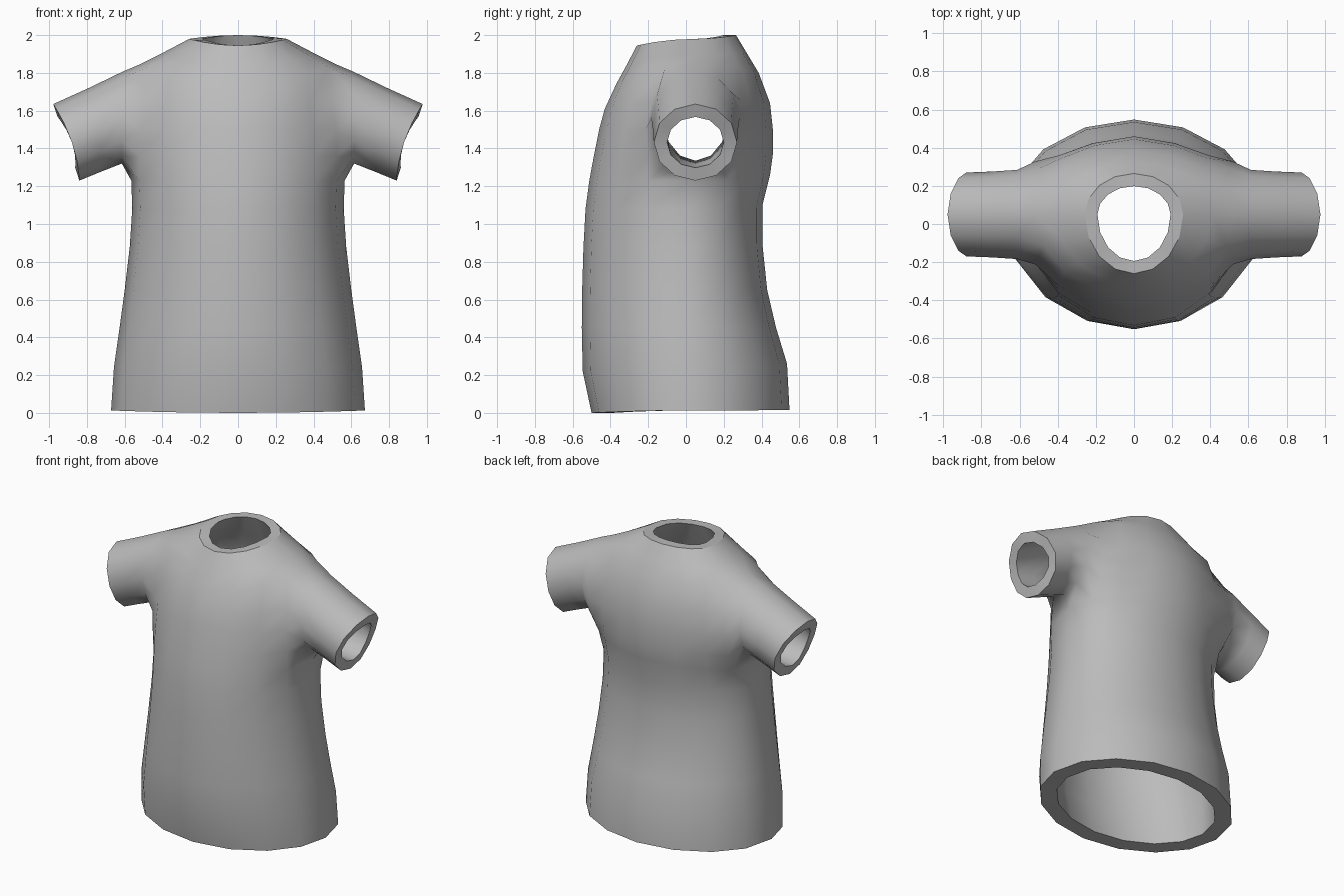
import bpy, bmesh, math

if "Cube" in bpy.data.objects:
    bpy.data.objects.remove(bpy.data.objects["Cube"])

N = 16  # columns around the body
# body rings: z at front, side, back; half width; front y; back y; front and back squareness
RINGS = [
    (0.00, 0.013, 0.015, 0.672, -0.50, 0.548, 0, 0.05),
    (0.22, 0.24, 0.26, 0.657, -0.547, 0.535, 0, 0.05),
    (0.45, 0.45, 0.45, 0.627, -0.552, 0.477, 0, 0.05),
    (0.65, 0.65, 0.65, 0.60, -0.55, 0.43, 0, 0.05),
    (0.88, 0.88, 0.88, 0.573, -0.543, 0.406, 0, 0.05),
    (1.08, 1.08, 1.10, 0.56, -0.532, 0.405, 0, 0.1),
    (1.23, 1.23, 1.26, 0.565, -0.512, 0.445, 0.1, 0.3),
    (1.36, 1.36, 1.37, 0.565, -0.488, 0.46, 0.2, 0.75),
    (1.50, 1.50, 1.50, 0.56, -0.46, 0.46, 0.4, 1.0),
    (1.61, 1.66, 1.64, 0.54, -0.43, 0.445, 0.3, 0.75),
    (1.74, 1.845, 1.80, 0.52, -0.37, 0.385, 0, 0.1),
    (1.84, 1.90, 1.90, 0.41, -0.315, 0.325, 0, 0),
    (1.945, 1.98, 2.00, 0.258, -0.26, 0.265, 0, 0),
]
HOLE_LOW, HOLE_TOP = 6, 10  # ring range of the sleeve openings
# sleeve rings: top x, top z, bottom x, bottom z, half depth, hollow of the end
SLEEVE = [
    (0.61, 1.807, 0.615, 1.32, 0.234, 0.0),
    (0.79, 1.72, 0.725, 1.277, 0.225, 0.01),
    (0.978, 1.635, 0.84, 1.23, 0.22, 0.03),
]
# lining: inset of each body ring, and how far it drops
INSET = [0.11, 0.10, 0.09, 0.09, 0.085, 0.08, 0.08, 0.08, 0.08, 0.08, 0.07, 0.06, 0.066]
DROP = [0, 0, 0, 0, 0, 0, -0.01, -0.01, 0, 0.03, 0.065, 0.055, 0.0]
LINING_RISE = [0.015, 0.035, 0.068]  # underside of the sleeve lining

cloth = bpy.data.materials.new("grey cloth")
cloth.diffuse_color = (0.5, 0.5, 0.5, 1)
cloth.use_nodes = True
cloth.node_tree.nodes["Principled BSDF"].inputs["Base Color"].default_value = cloth.diffuse_color

bm = bmesh.new()


def reach(c, q):
    """Share of the ring depth: round for q = 0, square-shouldered for q = 1."""
    c = abs(c)
    return 0 if c < 1e-6 else (1 - q) * c + q * (0.68 + 0.32 * c ** 4)


def shell(lining):
    """Body and sleeves as one surface; returns the open border loops."""
    body = []
    for i, (zf, zs, zb, w, yf, yb, qf, qb) in enumerate(RINGS):
        t, drop = (INSET[i], DROP[i]) if lining else (0, 0)
        mid = min(0.05, 0.01 + 0.01 * max(0, i - 5))
        ring = []
        for j in range(N):
            a = 2 * math.pi * j / N
            c = math.cos(a)
            if c >= 0:
                y = mid + (yf + t - mid) * reach(c, qf)
            else:
                y = mid + (yb - t - mid) * reach(c, qb)
            z = zs + ((zf if c > 0 else zb) - zs) * c * c - drop
            ring.append(bm.verts.new(((w - t) * math.sin(a), y, z)))
        body.append(ring)
    for i in range(len(RINGS) - 1):
        for j in range(N):
            if HOLE_LOW <= i < HOLE_TOP and j in (3, 4, 11, 12):
                continue
            k = (j + 1) % N
            bm.faces.new((body[i][j], body[i][k], body[i + 1][k], body[i + 1][j]))

    # sleeves, grown from the openings
    borders = [body[0], body[-1]]
    rows = range(HOLE_LOW, HOLE_TOP + 1)
    for side, front, mid, back in ((1, 3, 4, 5), (-1, 13, 12, 11)):
        prev = ([body[HOLE_TOP][mid]] + [body[i][front] for i in reversed(rows)]
                + [body[HOLE_LOW][mid]] + [body[i][back] for i in rows])
        for s, (tx, tz, bx, bz, depth, hollow) in enumerate(SLEEVE):
            if lining:
                tz, bz, depth = tz - 0.068, bz + LINING_RISE[s], depth - 0.07
                if s == 2:  # keep the cuff lining in the plane of the cuff
                    tx, bx = tx - 0.023, bx + 0.022
            ring = []
            for k in range(12):
                a = 2 * math.pi * k / 12
                t = (1 - math.cos(a)) / 2
                x = tx + (bx - tx) * t - hollow * math.sin(a) ** 2
                ring.append(bm.verts.new((side * x, 0.05 - depth * math.sin(a),
                                          tz + (bz - tz) * t)))
            for k in range(12):
                n = (k + 1) % 12
                bm.faces.new((prev[k], prev[n], ring[n], ring[k]))
            prev = ring
        borders.append(prev)
    return borders


# outer cloth and lining, joined by flat rims at hem, neck and cuffs
for outer, inner in zip(shell(False), shell(True)):
    n = len(outer)
    for k in range(n):
        m = (k + 1) % n
        bm.faces.new((outer[k], outer[m], inner[m], inner[k]))
    for loop in (outer, inner):
        for k in range(n):
            bm.edges.get((loop[k], loop[(k + 1) % n])).smooth = False

# tidy: drop unused points inside the sleeve openings, face outward, smooth
bmesh.ops.delete(bm, geom=[v for v in bm.verts if not v.link_faces], context='VERTS')
bmesh.ops.recalc_face_normals(bm, faces=bm.faces[:])
for f in bm.faces:
    f.smooth = True
mesh = bpy.data.meshes.new("shirt")
bm.to_mesh(mesh)
bm.free()
mesh.materials.append(cloth)
shirt = bpy.data.objects.new("shirt", mesh)
bpy.context.collection.objects.link(shirt)
